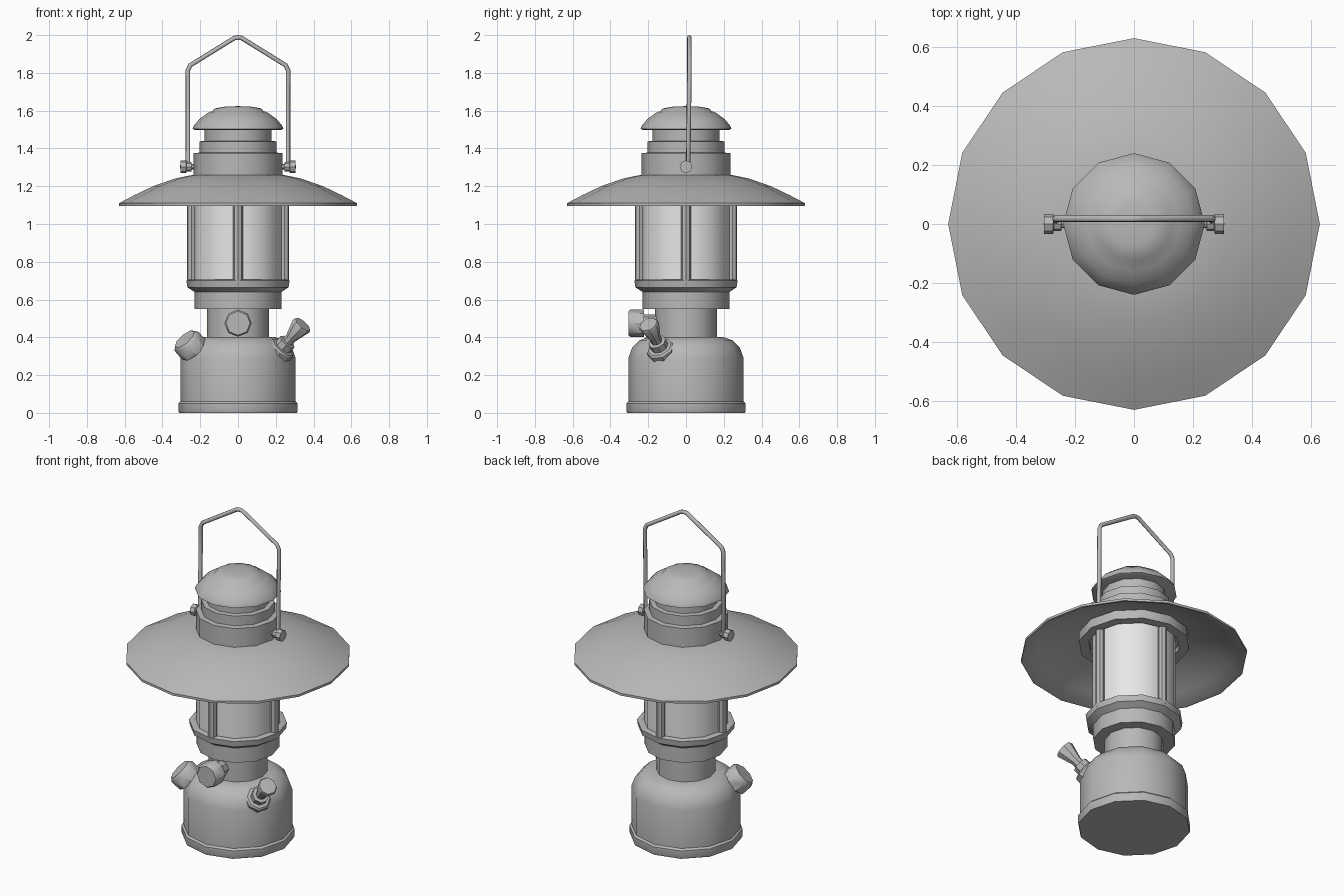
import bpy, bmesh, math
from mathutils import Vector

if "Cube" in bpy.data.objects:
    bpy.data.objects.remove(bpy.data.objects["Cube"])


def material(name, v):
    m = bpy.data.materials.new(name)
    m.diffuse_color = (v, v, v, 1)
    m.use_nodes = True
    m.node_tree.nodes["Principled BSDF"].inputs["Base Color"].default_value = m.diffuse_color
    return m


METAL = material("grey metal", 0.48)
GLASS = material("pale glass", 0.8)


def lathe(name, profile, sides=12, origin=(0, 0, 0), axis=(0, 0, 1),
          mat=METAL, closed=False, angle=40):
    """Revolve (radius, height) points about an axis; closed makes a ring."""
    bm = bmesh.new()
    rot = Vector((0, 0, 1)).rotation_difference(Vector(axis))
    rings = []
    for r, h in profile:
        if r == 0:
            rings.append([bm.verts.new((0, 0, h))] * sides)
        else:
            rings.append([bm.verts.new((r * math.cos(a), r * math.sin(a), h))
                          for a in (math.tau * i / sides for i in range(sides))])
    pairs = list(zip(rings, rings[1:]))
    if closed:
        pairs.append((rings[-1], rings[0]))
    for lo, hi in pairs:
        for i in range(sides):
            j = (i + 1) % sides
            quad = list(dict.fromkeys((lo[i], lo[j], hi[j], hi[i])))
            bm.faces.new(quad)
    for v in bm.verts:
        v.co = rot @ v.co + Vector(origin)
    bmesh.ops.recalc_face_normals(bm, faces=bm.faces[:])
    me = bpy.data.meshes.new(name)
    bm.to_mesh(me)
    bm.free()
    me.materials.append(mat)
    me.polygons.foreach_set("use_smooth", [True] * len(me.polygons))
    me.set_sharp_from_angle(angle=math.radians(angle))
    ob = bpy.data.objects.new(name, me)
    bpy.context.collection.objects.link(ob)
    return ob


# Fuel tank with foot rim and rounded shoulder
lathe("fuel_tank", [(0, 0), (0.312, 0), (0.316, 0.01), (0.316, 0.05), (0.305, 0.06),
                    (0.305, 0.29), (0.285, 0.345), (0.245, 0.385), (0.195, 0.402),
                    (0, 0.402)])
lathe("neck", [(0, 0.39), (0.165, 0.39), (0.165, 0.56), (0, 0.56)])

# Burner collar flaring into the globe seat
lathe("globe_seat", [(0, 0.55), (0.23, 0.55), (0.23, 0.64), (0.268, 0.665),
                     (0.273, 0.70), (0.262, 0.706), (0.225, 0.70), (0, 0.70)])
lathe("glass_globe", [(0.235, 0.69), (0.235, 1.21)], mat=GLASS)

# Four posts around the globe
for i in range(4):
    a = i * math.pi / 2
    lathe(f"post_{i + 1}", [(0, 0.68), (0.026, 0.68), (0.026, 1.21), (0, 1.21)], 8,
          origin=(0.245 * math.cos(a), 0.245 * math.sin(a), 0))

# Flange under the shade, and the wide shade itself
lathe("shade_flange", [(0, 1.20), (0.255, 1.20), (0.255, 1.17), (0.31, 1.17),
                       (0.31, 1.225), (0, 1.235)])
lathe("shade", [(0.20, 1.262), (0.24, 1.26), (0.33, 1.242), (0.45, 1.20), (0.55, 1.152),
                (0.63, 1.11), (0.63, 1.096), (0.615, 1.098), (0.54, 1.14), (0.45, 1.182),
                (0.33, 1.225), (0.20, 1.245)], 16, closed=True)

# Stepped ventilator and domed cap
lathe("ventilator", [(0, 1.23), (0.235, 1.23), (0.235, 1.375), (0.205, 1.378),
                     (0.205, 1.437), (0.178, 1.44), (0.178, 1.51), (0, 1.51)])
lathe("cap", [(0, 1.505), (0.225, 1.497), (0.24, 1.503), (0.236, 1.518), (0.205, 1.555),
              (0.16, 1.588), (0.135, 1.598), (0.122, 1.612), (0.07, 1.621), (0, 1.624)])

# Pivot bolts for the handle
for s, side in ((-1, "left"), (1, "right")):
    lathe(f"{side}_pivot", [(0, 0.21), (0.014, 0.21), (0.014, 0.245), (0.024, 0.247),
                            (0.024, 0.272), (0.034, 0.274), (0.034, 0.305), (0, 0.306)],
          8, origin=(0, 0, 1.303), axis=(s, 0, 0))

# Wire handle with softened bends
half = [(0.252, 0, 1.29), (0.265, 0.012, 1.315), (0.265, 0.018, 1.815),
        (0.253, 0.018, 1.84), (0.02, 0.018, 1.984)]
path = half + [(0, 0.018, 1.988)] + [(-x, y, z) for x, y, z in reversed(half)]
cu = bpy.data.curves.new("handle", 'CURVE')
cu.dimensions = '3D'
cu.bevel_depth = 0.0125
cu.bevel_resolution = 1
cu.use_fill_caps = True
sp = cu.splines.new('POLY')
sp.points.add(len(path) - 1)
for p, co in zip(sp.points, path):
    p.co = (*co, 1)
cu.materials.append(METAL)
bpy.context.collection.objects.link(bpy.data.objects.new("handle", cu))

# Front control knob on the neck
lathe("front_knob", [(0, 0.13), (0.045, 0.13), (0.045, 0.222), (0.072, 0.222),
                     (0.072, 0.295), (0.064, 0.305), (0, 0.305)], 8,
      origin=(0, 0, 0.475), axis=(0, -1, 0))


def tilted(az):
    """Direction leaning outward and up at the given compass angle."""
    a, e = math.radians(az), math.radians(45)
    return (math.cos(e) * math.cos(a), math.cos(e) * math.sin(a), math.sin(e))


# Filler cap on the left shoulder
lathe("filler_cap", [(0, -0.09), (0.055, -0.09), (0.055, -0.03), (0.082, -0.025),
                     (0.082, 0.04), (0.066, 0.058), (0, 0.058)], 8,
      origin=(-0.247, -0.142, 0.35), axis=tilted(210))

# Pump valve on the right shoulder
lathe("pump_valve", [(0, -0.05), (0.076, -0.05), (0.076, 0.015), (0.066, 0.025),
                     (0.048, 0.027), (0.048, 0.065), (0.03, 0.068), (0.03, 0.095),
                     (0.056, 0.185), (0.05, 0.197), (0, 0.2)], 8,
      origin=(0.222, -0.13, 0.33), axis=tilted(-30))
